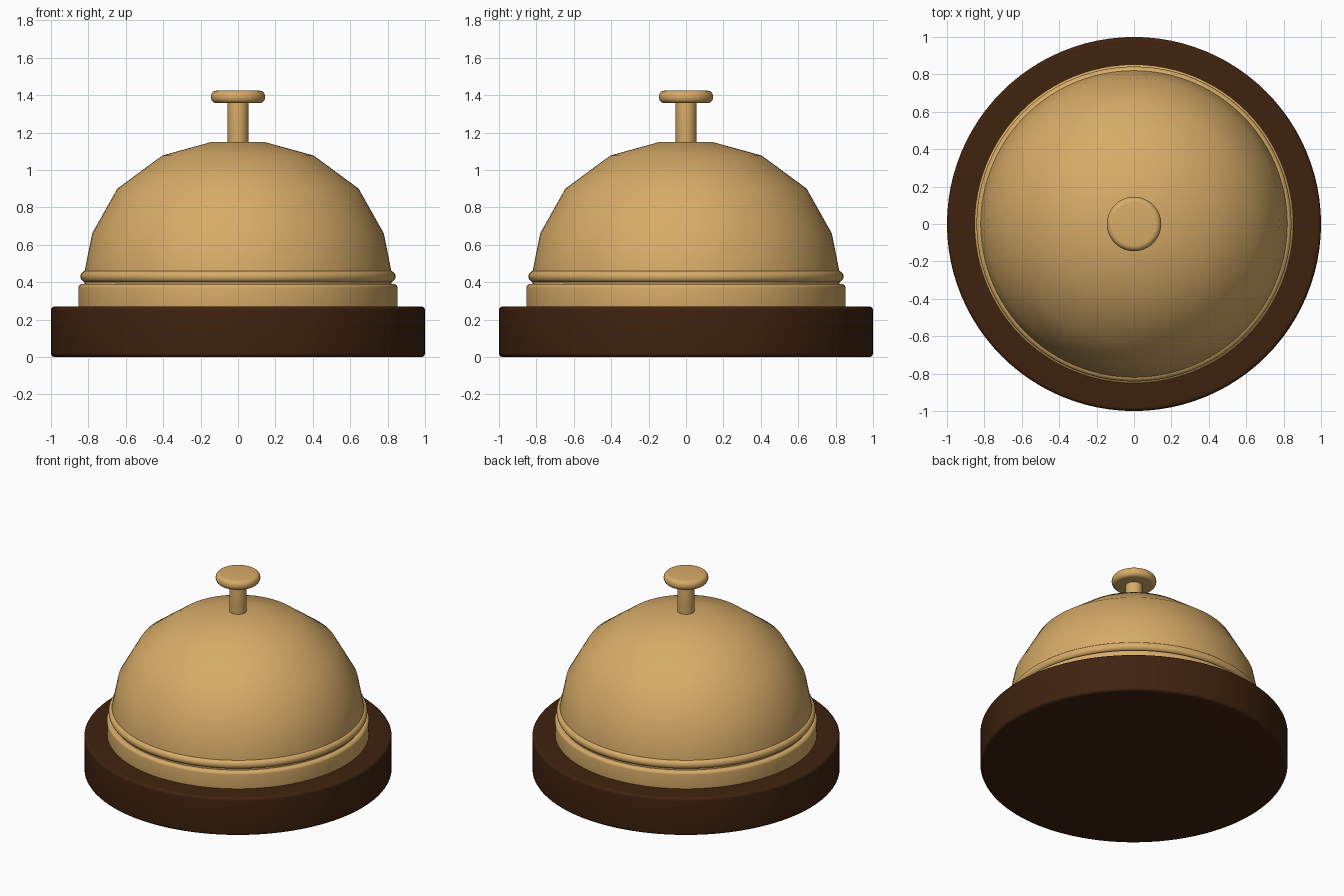
import bpy
import bmesh
import math

cube = bpy.data.objects.get("Cube")
if cube:
    bpy.data.objects.remove(cube, do_unlink=True)


def material(name, rgb):
    mat = bpy.data.materials.new(name)
    mat.use_nodes = True
    mat.diffuse_color = (*rgb, 1)
    mat.node_tree.nodes["Principled BSDF"].inputs["Base Color"].default_value = (*rgb, 1)
    return mat


brass = material("brass", (0.68, 0.41, 0.138))
wood = material("dark_wood", (0.05, 0.016, 0.0045))


def lathe(name, profile, mat, sides=96, smooth_angle=35):
    """Spin an (radius, height) profile, bottom to top, around z."""
    bm = bmesh.new()
    verts = [bm.verts.new((r, 0, z)) for r, z in profile]
    edges = [bm.edges.new(pair) for pair in zip(verts, verts[1:])]
    bmesh.ops.spin(bm, geom=verts + edges, axis=(0, 0, 1), cent=(0, 0, 0),
                   angle=math.tau, steps=sides, use_duplicate=False)
    bmesh.ops.remove_doubles(bm, verts=bm.verts[:], dist=0.0001)
    bmesh.ops.recalc_face_normals(bm, faces=bm.faces[:])
    mesh = bpy.data.meshes.new(name)
    bm.to_mesh(mesh)
    bm.free()
    mesh.materials.append(mat)
    obj = bpy.data.objects.new(name, mesh)
    bpy.context.collection.objects.link(obj)
    bpy.ops.object.select_all(action="DESELECT")
    obj.select_set(True)
    bpy.context.view_layer.objects.active = obj
    bpy.ops.object.shade_smooth_by_angle(angle=math.radians(smooth_angle))
    return obj


def disc(name, radius, bottom, top, rounding, mat, steps=5):
    """Solid disc with rounded rims."""
    profile = [(0, bottom)]
    for centre_z, start in ((bottom + rounding, -90), (top - rounding, 0)):
        for i in range(steps + 1):
            a = math.radians(start + 90 * i / steps)
            profile.append((radius - rounding + rounding * math.cos(a),
                            centre_z + rounding * math.sin(a)))
    profile.append((0, top))
    return lathe(name, profile, mat)


# Stacked base
disc("wooden_base", 1.0, 0, 0.27, 0.02, wood)
disc("brass_collar", 0.853, 0.25, 0.39, 0.02, brass)
disc("rim_ring", 0.842, 0.4, 0.46, 0.028, brass)

# Bell dome with a coarse profile, shaded smooth
dome_profile = [(0, 0.38), (0.82, 0.38), (0.82, 0.46), (0.78, 0.66),
                (0.645, 0.9), (0.405, 1.077), (0.14, 1.15), (0, 1.15)]
lathe("bell_dome", dome_profile, brass)

# Plunger
disc("plunger_stem", 0.055, 1.12, 1.38, 0.005, brass)
disc("plunger_button", 0.145, 1.357, 1.424, 0.03, brass)
